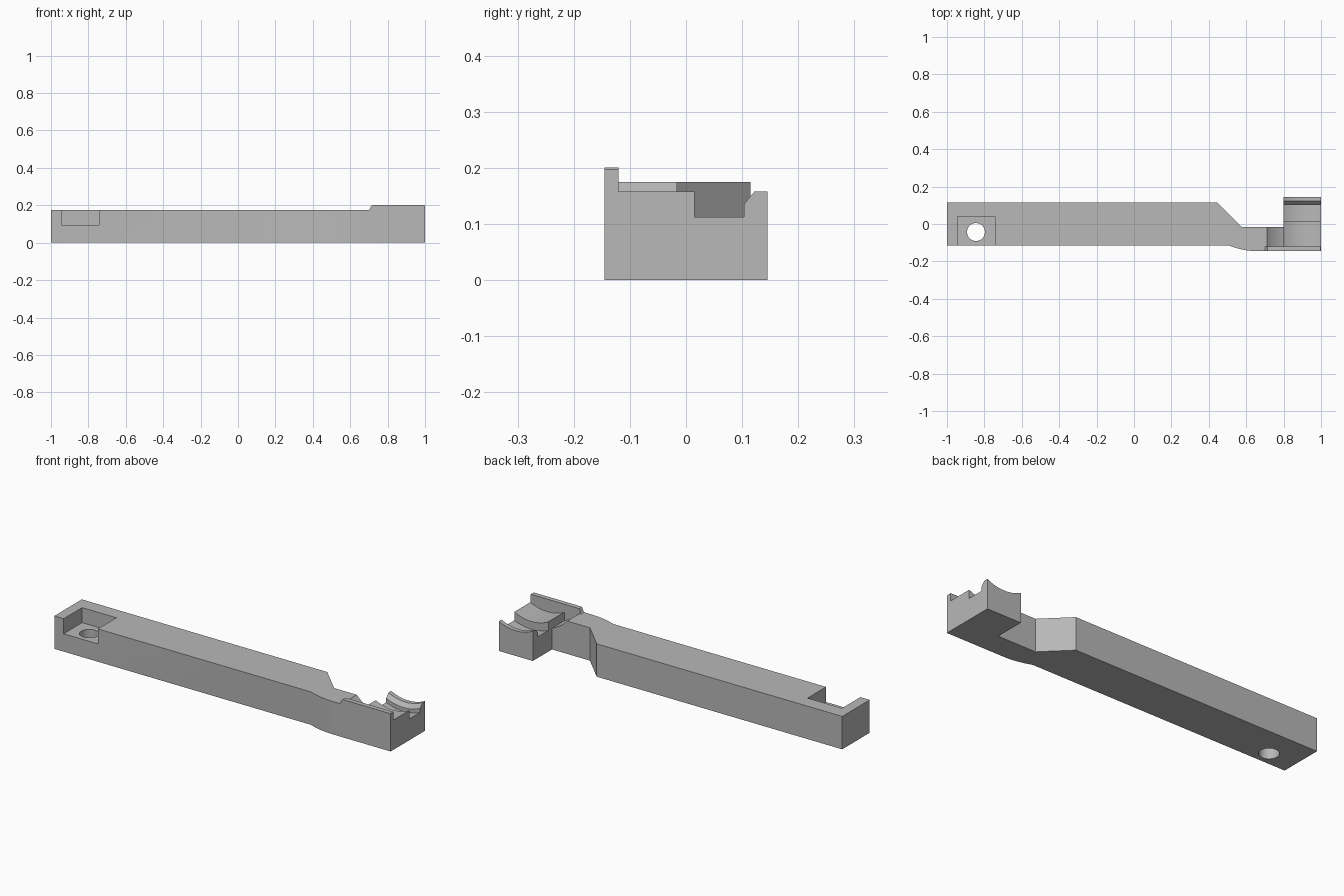
import bpy, bmesh, math
from mathutils import Vector

if "Cube" in bpy.data.objects:
    bpy.data.objects.remove(bpy.data.objects["Cube"])

grey = bpy.data.materials.new("mid_grey")
grey.use_nodes = True
colour = (0.48, 0.48, 0.48, 1)
grey.diffuse_color = colour
grey.node_tree.nodes["Principled BSDF"].inputs["Base Color"].default_value = colour


def make_object(name, bm):
    bmesh.ops.recalc_face_normals(bm, faces=bm.faces)
    mesh = bpy.data.meshes.new(name)
    bm.to_mesh(mesh)
    bm.free()
    mesh.materials.append(grey)
    ob = bpy.data.objects.new(name, mesh)
    bpy.context.collection.objects.link(ob)
    return ob


def prism(name, points, low, high, axis="Z"):
    """Extrude an outline along Z (points are x, y) or Y (points are x, z)."""
    bm = bmesh.new()
    up = axis == "Z"
    verts = [bm.verts.new((a, b, low) if up else (a, low, b)) for a, b in points]
    face = bm.faces.new(verts)
    out = bmesh.ops.extrude_face_region(bm, geom=[face])
    move = Vector((0, 0, high - low) if up else (0, high - low, 0))
    bmesh.ops.translate(bm, vec=move,
                        verts=[v for v in out["geom"] if isinstance(v, bmesh.types.BMVert)])
    return make_object(name, bm)


def lathe_y(name, profile, x, z, steps=128):
    """Turn a (radius, y) profile about an axis parallel to Y."""
    bm = bmesh.new()
    rings = []
    for r, y in profile:
        rings.append([bm.verts.new((x + r * math.sin(t), y, z + r * math.cos(t)))
                      for t in (math.tau * i / steps for i in range(steps))])
    for a, b in zip(rings, rings[1:]):
        for i in range(steps):
            j = (i + 1) % steps
            bm.faces.new((a[i], a[j], b[j], b[i]))
    bm.faces.new(rings[0])
    bm.faces.new(rings[-1])
    return make_object(name, bm)


def cut(target, cutter):
    cutter.hide_render = True
    mod = target.modifiers.new("cut", "BOOLEAN")
    mod.operation, mod.solver, mod.object = "DIFFERENCE", "EXACT", cutter
    bpy.context.view_layer.update()
    mesh = bpy.data.meshes.new_from_object(
        target.evaluated_get(bpy.context.evaluated_depsgraph_get()))
    target.modifiers.clear()
    target.data = mesh
    bpy.data.objects.remove(cutter)


FRONT, BACK, TOP = -0.145, 0.145, 0.175
LIP_BACK = -0.12
AXIS_X, AXIS_Z = 0.9, 0.354     # centre line of the saddle
SADDLE, GROOVE = 0.22, 0.261    # saddle radii

# Arm outline with chamfered shoulder, narrow neck and wide head
shoulder = []
for i in range(11):
    t = i / 10
    shoulder.append((0.51 + 0.15 * t, -0.116 + (FRONT + 0.116) * (1 - (1 - t) ** 2)))
outline = [(-1, -0.116)] + shoulder + [
    (1, FRONT), (1, BACK), (0.8, BACK), (0.8, -0.016),
    (0.577, -0.016), (0.445, 0.115), (-1, 0.115)]
arm = prism("arm", outline, 0, TOP)

# Pocket open to the front, with a screw hole through its floor
cut(arm, prism("pocket_cutter", [(-0.945, -0.3), (-0.743, -0.3),
                                 (-0.743, 0.039), (-0.945, 0.039)], 0.095, 0.3))
hole = [(-0.845 + 0.048 * math.cos(math.tau * i / 48),
         -0.043 + 0.048 * math.sin(math.tau * i / 48)) for i in range(48)]
cut(arm, prism("hole_cutter", hole, -0.1, 0.3))

# Curved clearance on top of the neck
arc = []
for i in range(17):
    x = 0.68 + 0.12 * i / 16
    arc.append((x, AXIS_Z - math.sqrt(GROOVE ** 2 - (x - AXIS_X) ** 2)))
cut(arm, prism("neck_cutter", arc + [(0.8, 0.3), (0.68, 0.3)], LIP_BACK, 0.05, "Y"))

# Stepped saddle across the head
cut(arm, lathe_y("saddle_cutter", [
    (SADDLE, LIP_BACK), (SADDLE, 0.015), (GROOVE, 0.015), (GROOVE, 0.103),
    (0.241, 0.103), (SADDLE, 0.122), (SADDLE, 0.3)], AXIS_X, AXIS_Z))

# Raised lip along the front of the neck and head
lip = prism("front_lip", [
    (0.7, TOP), (1, TOP), (1, 0.197), (0.997, 0.201), (0.72, 0.201),
    (0.714, 0.199), (0.71, 0.194), (0.707, 0.183), (0.704, 0.178)],
    FRONT, LIP_BACK, "Y")

# Smooth curves, sharp edges
for ob in (arm, lip):
    bpy.ops.object.select_all(action="DESELECT")
    ob.select_set(True)
    bpy.context.view_layer.objects.active = ob
    bpy.ops.object.shade_smooth_by_angle(angle=math.radians(25))
